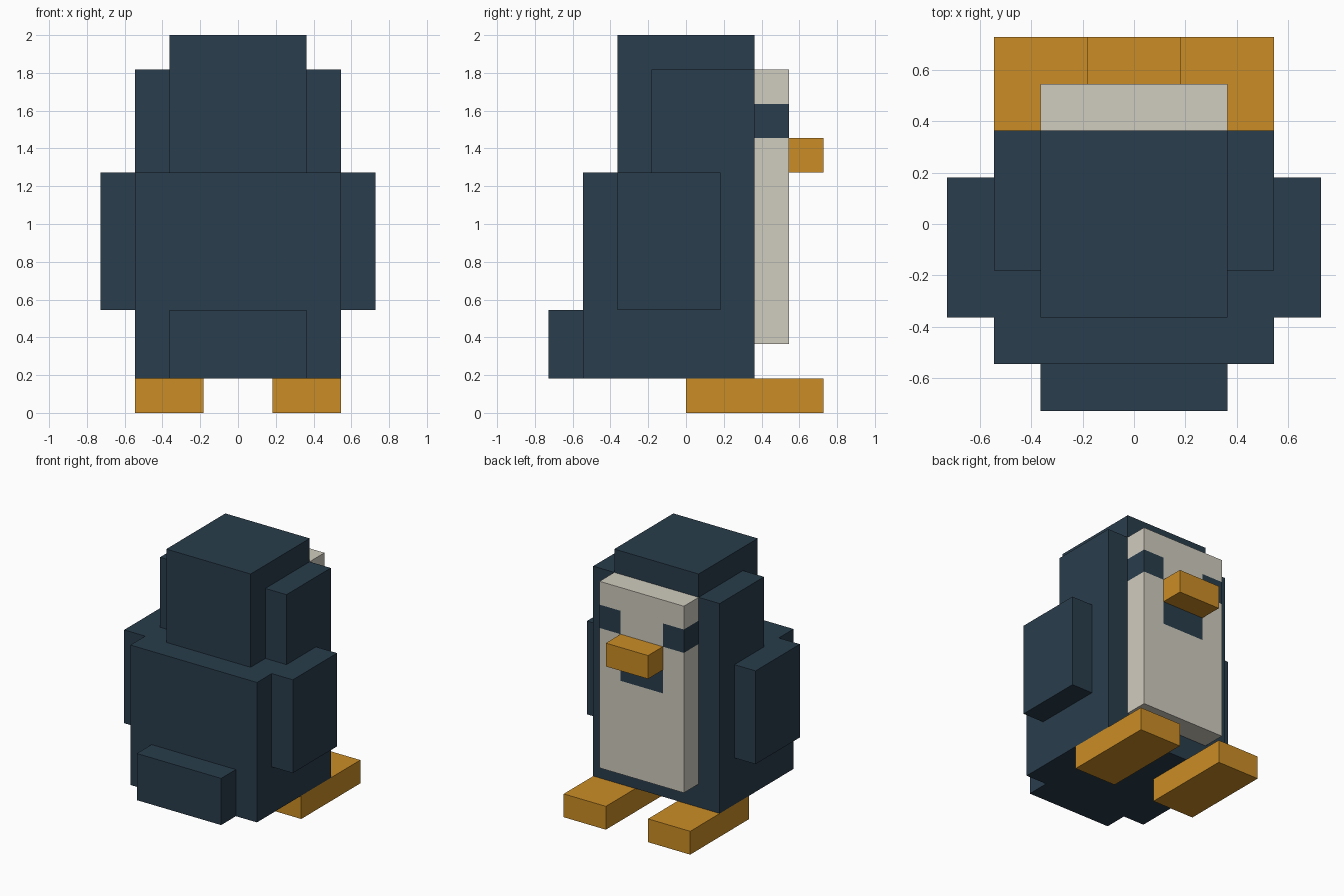
import bpy
import bmesh
from mathutils import Vector

U = 2 / 11  # one block

if "Cube" in bpy.data.objects:
    bpy.data.objects.remove(bpy.data.objects["Cube"], do_unlink=True)


def srgb(r, g, b):
    return tuple(((c / 255 + 0.055) / 1.055) ** 2.4 for c in (r, g, b)) + (1.0,)


def material(name, color):
    mat = bpy.data.materials.new(name)
    mat.use_nodes = True
    mat.diffuse_color = color
    bsdf = next(n for n in mat.node_tree.nodes if n.type == "BSDF_PRINCIPLED")
    bsdf.inputs["Base Color"].default_value = color
    bsdf.inputs["Roughness"].default_value = 0.9
    return mat


navy = material("navy feathers", srgb(41, 61, 76))
cream = material("cream feathers", srgb(208, 204, 191))
orange = material("orange", srgb(203, 141, 38))


def block(name, low, high, mats, paint=None):
    """Box between two corners given in blocks; paint(bm) may recolour faces."""
    low, high = Vector(low), Vector(high)
    bm = bmesh.new()
    bmesh.ops.create_cube(bm, size=1)
    for v in bm.verts:
        v.co = Vector(v.co[i] * (high - low)[i] + (low + high)[i] / 2 for i in range(3))
    if paint:
        paint(bm)
    bmesh.ops.scale(bm, vec=(U, U, U), verts=bm.verts)
    mesh = bpy.data.meshes.new(name)
    bm.to_mesh(mesh)
    bm.free()
    for m in mats:
        mesh.materials.append(m)
    obj = bpy.data.objects.new(name, mesh)
    bpy.context.collection.objects.link(obj)
    return obj


def pair(name, low, high, mat):
    """The same block on the model's left (+x) and mirrored to its right."""
    block("left_" + name, low, high, [mat])
    block("right_" + name, (-high[0], *low[1:]), (-low[0], *high[1:]), [mat])


def paint_face(bm):
    # cut the front into bands, then darken the eyes and the chin patch
    cuts = [((x, 0, 0), (1, 0, 0)) for x in (-1, 1)]
    cuts += [((0, 0, z), (0, 0, 1)) for z in (6, 7, 8, 9)]
    for co, normal in cuts:
        geom = bm.verts[:] + bm.edges[:] + bm.faces[:]
        bmesh.ops.bisect_plane(bm, geom=geom, plane_co=co, plane_no=normal)
    for f in bm.faces:
        c = f.calc_center_median()
        eye = abs(c.x) > 1 and 8 < c.z < 9
        chin = abs(c.x) < 1 and 6 < c.z < 7
        f.material_index = int(eye or chin)


# Body and head
block("body", (-3, -3, 1), (3, 2, 7), [navy])
block("head", (-2, -2, 7), (2, 2, 11), [navy])
block("tail", (-2, -4, 1), (2, -3, 3), [navy])
pair("cheek", (2, -1, 7), (3, 2, 10), navy)
pair("wing", (3, -2, 3), (4, 1, 7), navy)

# Pale face and belly with painted eyes and chin
block("face_and_belly", (-2, 2, 2), (2, 3, 10), [cream, navy], paint_face)

# Beak and feet
block("beak", (-1, 3, 7), (1, 4, 8), [orange])
pair("foot", (1, 0, 0), (3, 4, 1), orange)
